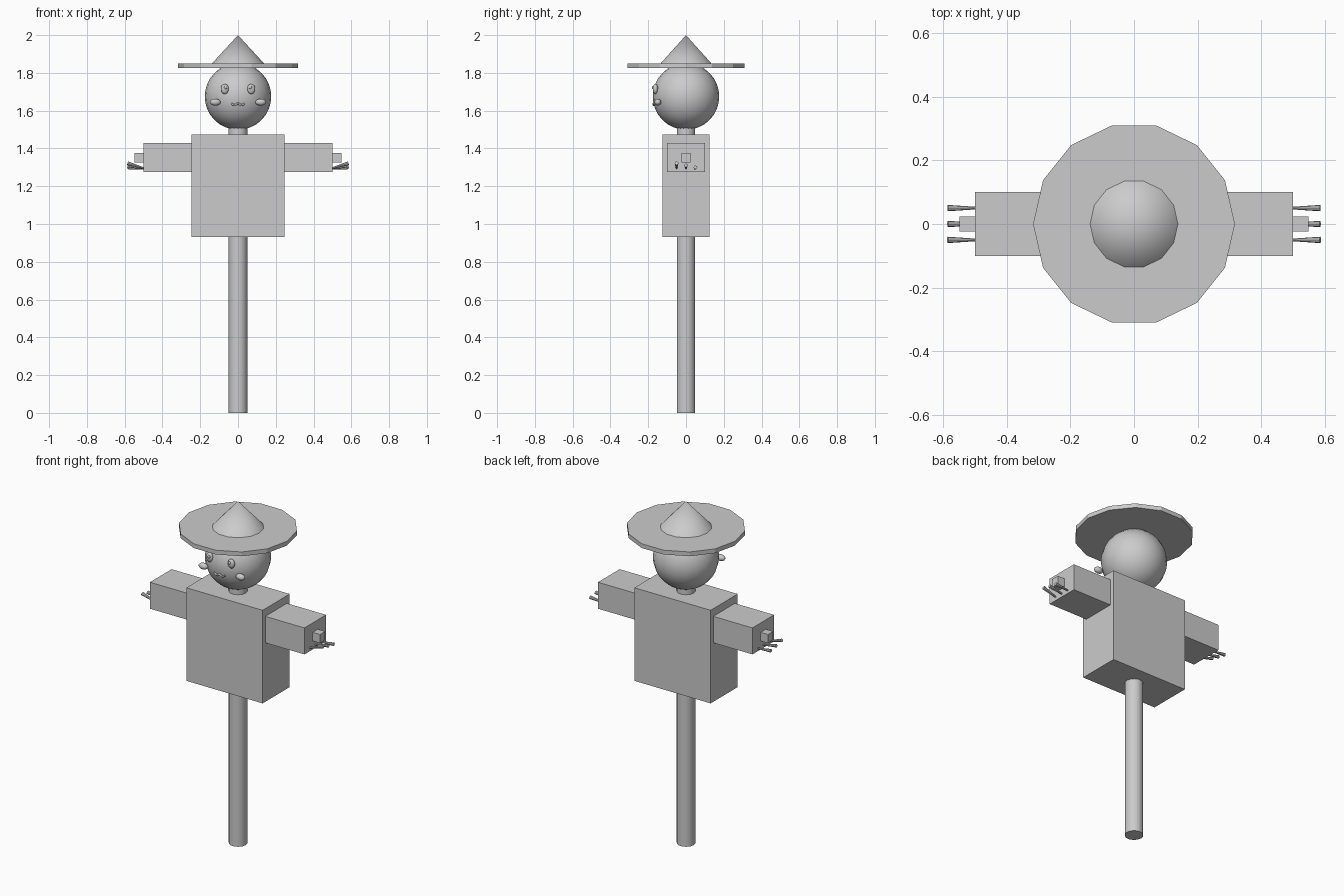
import bpy
from mathutils import Vector

if "Cube" in bpy.data.objects:
    bpy.data.objects.remove(bpy.data.objects["Cube"])

grey = bpy.data.materials.new("plain_grey")
grey.use_nodes = True
COLOUR = (0.6, 0.6, 0.6, 1)
grey.diffuse_color = COLOUR
grey.node_tree.nodes["Principled BSDF"].inputs["Base Color"].default_value = COLOUR


def finish(name, smooth=False):
    ob = bpy.context.object
    ob.name = name
    ob.data.materials.append(grey)
    if smooth:
        bpy.ops.object.shade_smooth_by_angle()
    return ob


def box(name, low, high):
    low, high = Vector(low), Vector(high)
    bpy.ops.mesh.primitive_cube_add(size=1, location=(low + high) / 2)
    bpy.context.object.scale = high - low
    bpy.ops.object.transform_apply(location=False, rotation=False, scale=True)
    return finish(name)


def rod(name, start, end, r1, r2, sides=14, smooth=True):
    start, end = Vector(start), Vector(end)
    axis = end - start
    bpy.ops.mesh.primitive_cone_add(vertices=sides, radius1=r1, radius2=r2,
                                    depth=axis.length, location=(start + end) / 2)
    ob = bpy.context.object
    # Vertical parts keep a corner on the x axis
    if abs(axis.x) < 1e-6:
        ob.rotation_euler.z = 1.5708
    else:
        ob.rotation_euler = axis.to_track_quat('Z', 'Y').to_euler()
    return finish(name, smooth)


def ball(name, centre, radii, segments=16, rings=12):
    bpy.ops.mesh.primitive_uv_sphere_add(segments=segments, ring_count=rings,
                                         radius=1, location=centre)
    bpy.context.object.scale = radii
    bpy.ops.object.transform_apply(location=False, rotation=False, scale=True)
    ob = finish(name)
    bpy.ops.object.shade_smooth()
    return ob


# Post, shirt and head
rod("post", (0, 0, 0), (0, 0, 1.55), 0.05, 0.05)
box("shirt", (-0.247, -0.125, 0.93), (0.247, 0.125, 1.475))
ball("head", (0, 0, 1.675), (0.176, 0.176, 0.176), 20, 16)

# Hat
rod("hat_brim", (0, 0, 1.825), (0, 0, 1.85), 0.317, 0.317, smooth=False)
rod("hat_crown", (0, 0, 1.85), (0, 0, 2.0), 0.138, 0)

# Sleeves, hands, straw and paired face details
for side, s in (("left", 1), ("right", -1)):
    box(side + "_sleeve", (min(s * 0.24, s * 0.5), -0.1, 1.275),
        (max(s * 0.24, s * 0.5), 0.1, 1.43))
    box(side + "_hand", (min(s * 0.49, s * 0.548), -0.024, 1.325),
        (max(s * 0.49, s * 0.548), 0.024, 1.375))
    for i, tip in enumerate((1.322, 1.31, 1.3)):
        y = (i - 1) * 0.05
        rod(f"{side}_straw_{i + 1}", (s * 0.48, y, 1.29), (s * 0.585, y, tip),
            0.003, 0.01, 8)
    ball(side + "_eye", (s * 0.07, -0.162, 1.715), (0.021, 0.014, 0.027))
    ball(side + "_eye_glint", (s * 0.066, -0.174, 1.723), (0.008, 0.006, 0.009), 10, 8)
    ball(side + "_cheek", (s * 0.12, -0.149, 1.645), (0.028, 0.018, 0.018))

# Wavy mouth
curve = bpy.data.curves.new("mouth", 'CURVE')
curve.dimensions = '3D'
curve.bevel_depth = 0.005
curve.bevel_resolution = 2
curve.use_fill_caps = True
curve.resolution_u = 6
spline = curve.splines.new('BEZIER')
path = [(-0.035, 1.637), (-0.018, 1.629), (0, 1.638), (0.018, 1.629), (0.035, 1.637)]
spline.bezier_points.add(len(path) - 1)
for point, (x, z) in zip(spline.bezier_points, path):
    point.co = (x, -0.173 + abs(x) * 0.1, z)
    point.handle_left_type = point.handle_right_type = 'AUTO'
curve.materials.append(grey)
bpy.context.collection.objects.link(bpy.data.objects.new("mouth", curve))
